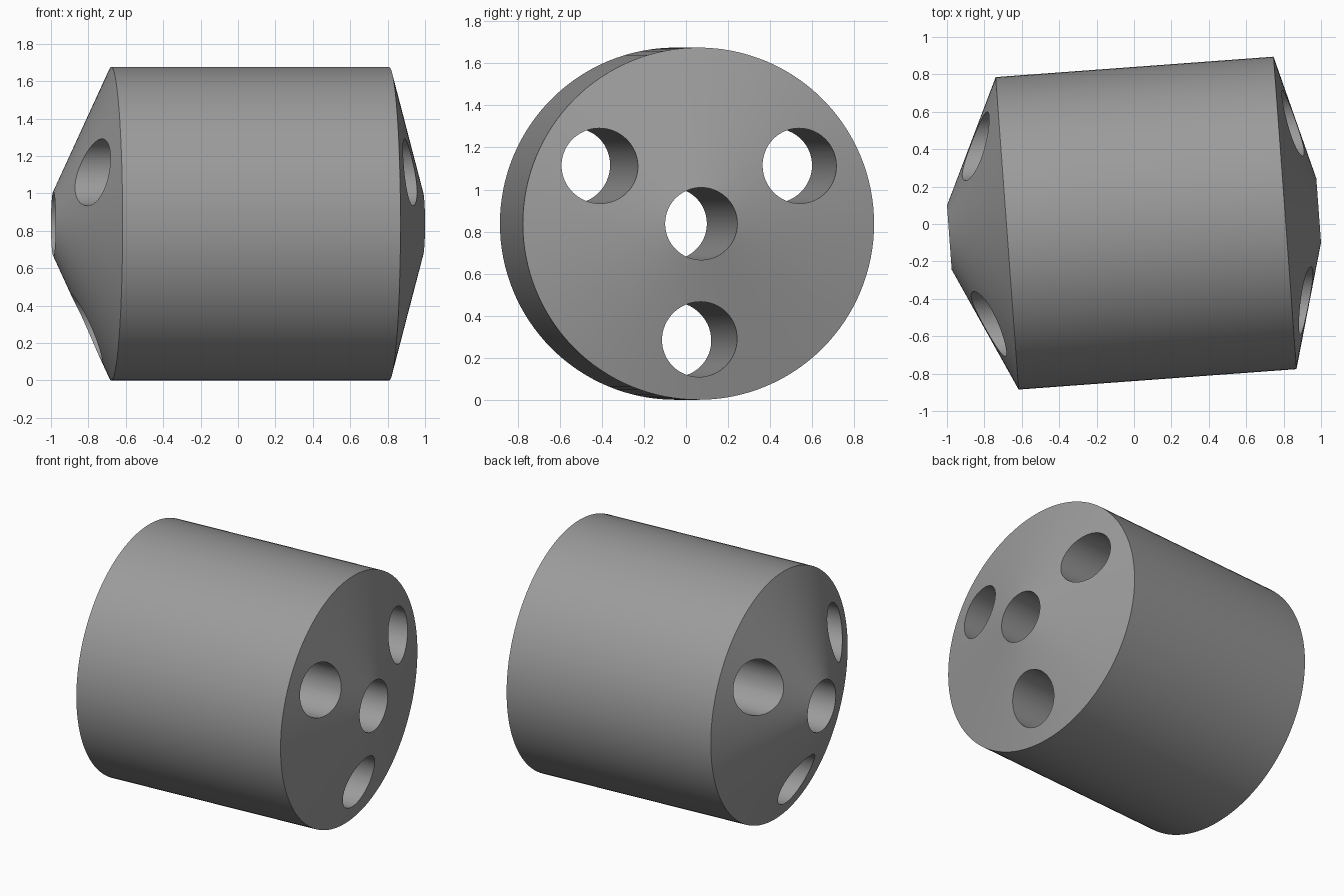
import bpy, bmesh, math
from mathutils import Matrix, Vector

if "Cube" in bpy.data.objects:
    bpy.data.objects.remove(bpy.data.objects["Cube"])

TILT = math.atan2(0.0725, 0.9875)   # axis swings slightly from x toward y
R, BORE, HOLE, PITCH = 0.8375, 0.172, 0.179, 0.55
PLACE = Matrix.Translation((0, 0, R)) @ Matrix.Rotation(TILT, 4, 'Z')

grey = bpy.data.materials.new("mid grey")
grey.diffuse_color = (0.33, 0.33, 0.33, 1)
grey.use_nodes = True
grey.node_tree.nodes["Principled BSDF"].inputs["Base Color"].default_value = grey.diffuse_color


def to_object(bm, name):
    bmesh.ops.recalc_face_normals(bm, faces=bm.faces)
    mesh = bpy.data.meshes.new(name)
    bm.to_mesh(mesh)
    bm.free()
    ob = bpy.data.objects.new(name, mesh)
    mesh.materials.append(grey)
    bpy.context.collection.objects.link(ob)
    return ob


# Barrel with conical ends and centre bore, turned around the x axis
profile = [(-0.99, BORE), (-0.68, R), (0.8095, R), (0.99, BORE)]
bm = bmesh.new()
verts = [bm.verts.new((x, 0, r)) for x, r in profile]
edges = [bm.edges.new((verts[i], verts[(i + 1) % 4])) for i in range(4)]
bmesh.ops.spin(bm, geom=verts + edges, cent=(0, 0, 0), axis=(1, 0, 0),
               angle=math.tau, steps=128, use_merge=False)
bmesh.ops.remove_doubles(bm, verts=bm.verts, dist=1e-4)
body = to_object(bm, "drilled_barrel")

# Three through holes on a pitch circle, parallel to the axis
bm = bmesh.new()
for deg in (30, 150, 270):
    a = math.radians(deg)
    offset = Vector((0, PITCH * math.cos(a), PITCH * math.sin(a)))
    bmesh.ops.create_cone(
        bm, cap_ends=True, segments=64, radius1=HOLE, radius2=HOLE, depth=3,
        matrix=Matrix.Translation(offset) @ Matrix.Rotation(math.pi / 2, 4, 'Y'))
cutter = to_object(bm, "hole_cutter")
cutter.hide_render = True

cut = body.modifiers.new("holes", 'BOOLEAN')
cut.operation = 'DIFFERENCE'
cut.solver = 'EXACT'
cut.object = cutter

bpy.context.view_layer.objects.active = body
body.select_set(True)
cutter.select_set(False)
bpy.ops.object.modifier_apply(modifier=cut.name)
bpy.data.objects.remove(cutter)

# Smooth curved walls, crisp rims
body.matrix_world = PLACE
bpy.ops.object.shade_smooth_by_angle(angle=math.radians(20))
